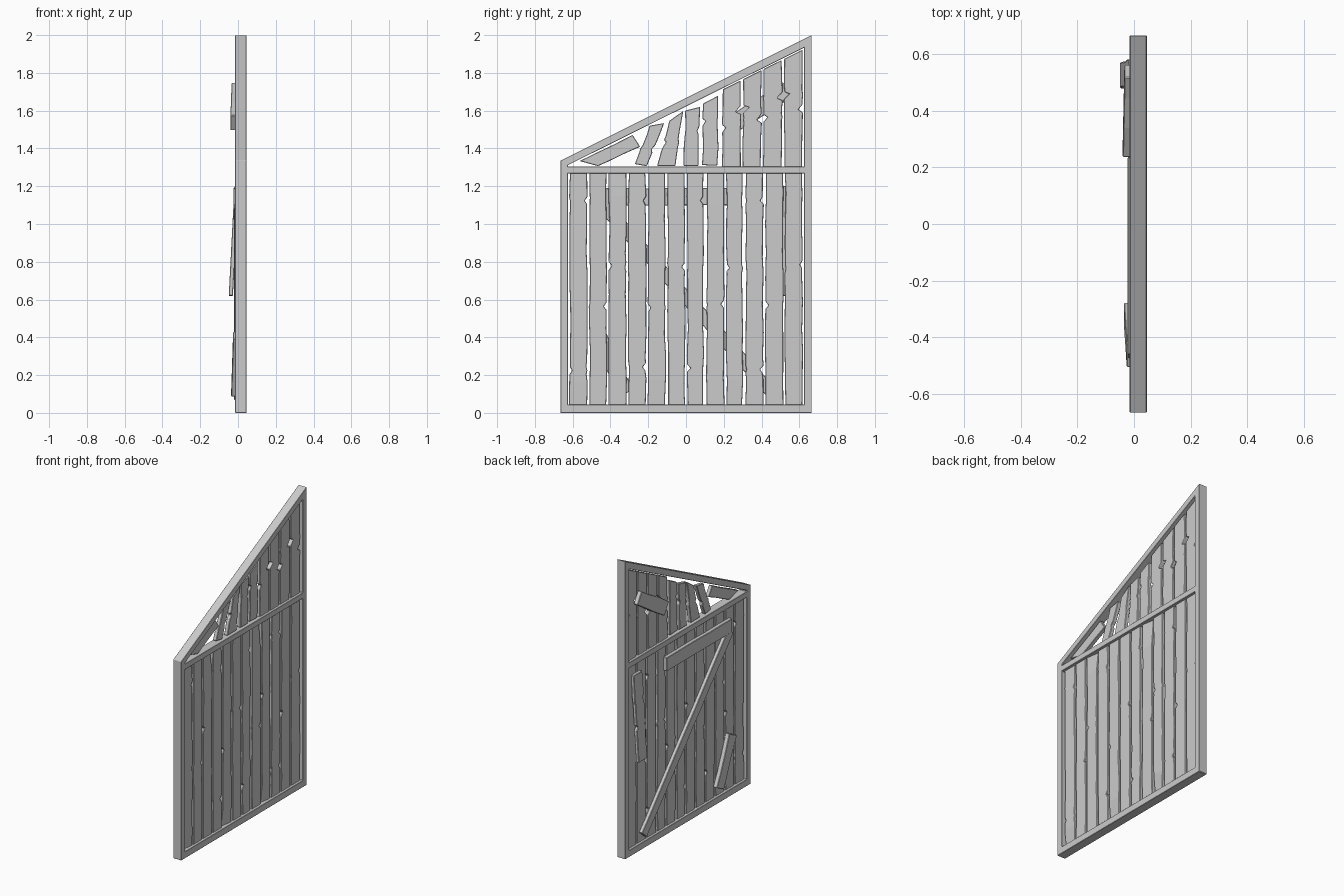
import bpy, bmesh, random
from mathutils import Vector

if "Cube" in bpy.data.objects:
    bpy.data.objects.remove(bpy.data.objects["Cube"])

random.seed(7)


def finish(bm, name, bevel):
    bmesh.ops.recalc_face_normals(bm, faces=bm.faces)
    me = bpy.data.meshes.new(name)
    bm.to_mesh(me)
    bm.free()
    ob = bpy.data.objects.new(name, me)
    bpy.context.collection.objects.link(ob)
    mod = ob.modifiers.new("worn_edges", 'BEVEL')
    mod.width, mod.segments = bevel, 1
    mod.limit_method, mod.angle_limit = 'ANGLE', 0.6
    return ob


def slope(y):
    """Height of the inner edge of the sloping top beam."""
    return 1.335 + 0.4985 * (y + 0.667) - 0.046


def plank(name, bl, br, tl, tr, x=(0.002, 0.028), lean=0.0, rough=0.007, nicks=(), chip=None):
    """Board between four (y, z) corners with ragged long sides.
    nicks: (position, side, depth); chip: (end, side) of a splintered corner."""
    bl, br, tl, tr = map(Vector, (bl, br, tl, tr))
    length = (tl - bl).length
    n = max(3, round(length / 0.13))
    ts = [0.0] + [(i + random.uniform(-0.3, 0.3)) / n for i in range(1, n)] + [1.0]
    cuts = {}
    for t, side, depth in nicks:
        d = 0.02 / length
        ts = [v for v in ts if abs(v - t) > d * 1.3] + [t - d, t, t + d]
        cuts[t] = (side, depth)
    bm = bmesh.new()
    rows = []
    for t in sorted(ts):
        l, r = bl.lerp(tl, t), br.lerp(tr, t)
        u = (r - l).normalized()
        il, ir = random.uniform(0, rough), random.uniform(0, rough)
        if t in cuts:
            side, depth = cuts[t]
            il, ir = (il + depth, ir) if side == 0 else (il, ir + depth)
        l, r = l + u * il, r - u * ir
        off = lean * (1 - t)
        xs = [x[0] + off, x[0] + off, x[1] + off, x[1] + off]
        if chip and t == chip[0]:
            xs[3 if chip[1] == 0 else 2] -= (x[1] - x[0]) * 0.55
        pts = [l, r, r, l]
        rows.append([bm.verts.new((xs[k], pts[k].x, pts[k].y)) for k in range(4)])
    for a, b in zip(rows, rows[1:]):
        for k in range(4):
            bm.faces.new((a[k], a[(k + 1) % 4], b[(k + 1) % 4], b[k]))
    bm.faces.new(rows[0])
    bm.faces.new(rows[-1])
    return finish(bm, name, 0.003)


def board(name, p, q, w, **kw):
    """Board along a centre line from p to q."""
    p, q = Vector(p), Vector(q)
    d = (q - p).normalized()
    s = Vector((d.y, -d.x)) * w / 2
    return plank(name, p - s, p + s, q - s, q + s, **kw)


# Frame: one solid border with a cross rail and two openings
H, I = 0.665, 0.625
pts = dict(A=(-H, 0), B=(H, 0), C=(H, 2), D=(-H, 1.335),
           a=(-I, 0.045), b=(I, 0.045), c=(I, 1.267), d=(-I, 1.267),
           e=(-I, 1.305), f=(I, 1.305), g=(I, slope(I)), h=(-I, slope(-I) + 0.002))
bm = bmesh.new()
v = {k: bm.verts.new((-0.015, *p)) for k, p in pts.items()}
faces = [bm.faces.new([v[k] for k in s]) for s in ("ABba", "BCgfcb", "CDhg", "DAadeh", "dcfe")]
ext = bmesh.ops.extrude_face_region(bm, geom=faces, use_keep_orig=True)
for g in ext["geom"]:
    if isinstance(g, bmesh.types.BMVert):
        g.co.x = 0.045
finish(bm, "frame", 0.002)

# Lower wall: twelve upright planks
pitch = 1.244 / 12
for i in range(12):
    y0 = -0.622 + i * pitch + 0.003
    y1 = y0 + pitch - 0.005
    if i in (6, 8):
        y1 -= 0.006
    nicks = [((0.15, 0.42, 0.59)[i % 3] + 0.005 * (i % 4), i % 2, 0.014)]
    if i % 3 == 0:
        nicks.append((0.88, 1, 0.015))
    chip = {0: (0.0, 0), 4: (0.0, 0), 8: (0.0, 0), 2: (1.0, 1), 7: (1.0, 1)}.get(i)
    plank(f"lower_plank_{i + 1}", (y0, 0.04), (y1, 0.04), (y0, 1.272), (y1, 1.272),
          nicks=nicks, chip=chip)

# Upper wall: sound planks cut to the slope
for i, (y0, y1) in enumerate([(0.19, 0.293), (0.298, 0.402), (0.406, 0.512), (0.517, 0.62)]):
    plank(f"upper_plank_{i + 1}", (y0, 1.30), (y1, 1.30), (y0, slope(y0) - 0.006),
          (y1, slope(y1) - 0.006), nicks=[(0.5, i % 2, 0.02), (0.66, 1 - i % 2, 0.03)])

# Upper wall: loose, leaning planks
loose = [((0.083, 1.312), (0.172, 1.308), (0.085, 1.635), (0.172, 1.68)),
         ((-0.017, 1.308), (0.072, 1.308), (-0.005, 1.60), (0.075, 1.62)),
         ((-0.155, 1.308), (-0.055, 1.308), (-0.09, 1.545), (-0.012, 1.60)),
         ((-0.275, 1.318), (-0.205, 1.306), (-0.195, 1.52), (-0.112, 1.535))]
for i, c in enumerate(loose):
    plank(f"loose_plank_{i + 1}", *c, nicks=[(0.7 - 0.1 * i, i % 2, 0.012)])
plank("fallen_plank", (-0.57, 1.335), (-0.46, 1.305), (-0.285, 1.475), (-0.24, 1.405))

# Braces and patch boards nailed on the back
board("diagonal_brace", (0.47, 0.09), (-0.45, 1.11), 0.07, x=(-0.021, 0.004), rough=0.004)
board("cross_brace", (0.235, 1.145), (-0.46, 1.145), 0.095, x=(-0.023, 0.004), rough=0.004)
board("lower_patch", (-0.315, 0.105), (-0.465, 0.41), 0.09, x=(-0.026, 0.004), lean=-0.01)
board("upper_patch", (0.26, 1.535), (0.54, 1.71), 0.1, x=(-0.034, -0.004), lean=-0.006)
board("side_patch", (0.525, 0.62), (0.535, 1.2), 0.1, x=(-0.019, 0.003), lean=-0.03,
      nicks=[(0.4, 1, 0.015), (0.7, 0, 0.015)])
